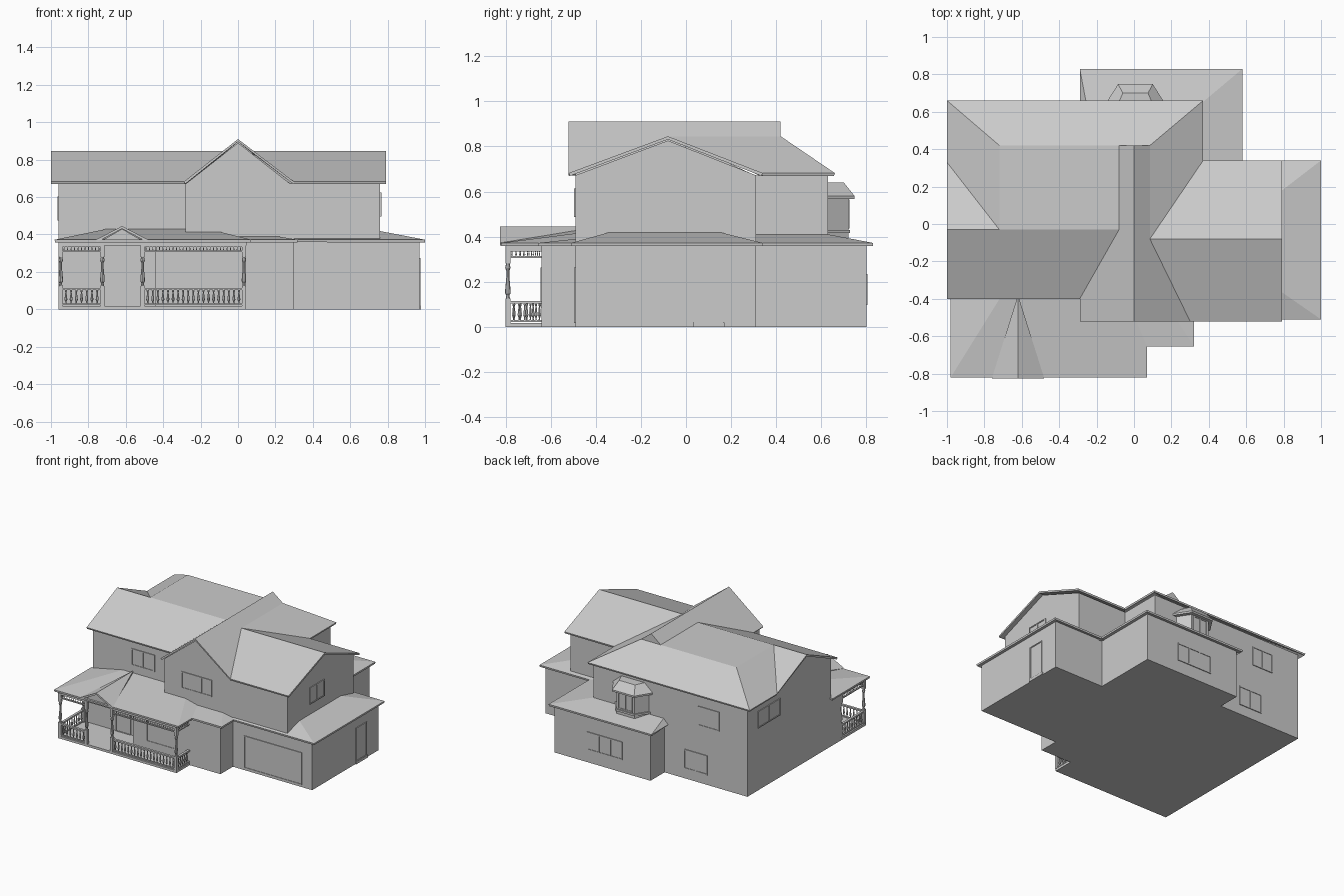
import bpy, bmesh
from math import cos, sin, pi
from mathutils import Vector

if "Cube" in bpy.data.objects:
    bpy.data.objects.remove(bpy.data.objects["Cube"])

GREY = bpy.data.materials.new("plain_grey")
GREY.use_nodes = True
GREY.diffuse_color = (0.6, 0.6, 0.6, 1)
for node in GREY.node_tree.nodes:
    if node.type == 'BSDF_PRINCIPLED':
        node.inputs["Base Color"].default_value = (0.6, 0.6, 0.6, 1)


def finish(name, bm):
    mesh = bpy.data.meshes.new(name)
    bm.to_mesh(mesh)
    bm.free()
    mesh.materials.append(GREY)
    ob = bpy.data.objects.new(name, mesh)
    bpy.context.scene.collection.objects.link(ob)
    return ob


def add_box(bm, x, y, z):
    vs = bmesh.ops.create_cube(bm, size=1)["verts"]
    for v in vs:
        v.co = [(a + b) / 2 + c * (b - a) for (a, b), c in zip((x, y, z), v.co)]


def box(name, *spans):
    bm = bmesh.new()
    add_box(bm, *spans)
    return finish(name, bm)


def prism(name, profile, axis, lo, hi):
    """Extrude a (side, height) profile along the x or y axis."""
    bm = bmesh.new()
    place = (lambda d, s, h: (d, s, h)) if axis == "x" else (lambda d, s, h: (s, d, h))
    ends = [[bm.verts.new(place(d, s, h)) for s, h in profile] for d in (lo, hi)]
    bm.faces.new(ends[0])
    bm.faces.new(ends[1])
    for i in range(len(profile)):
        j = (i + 1) % len(profile)
        bm.faces.new((ends[0][i], ends[0][j], ends[1][j], ends[1][i]))
    bmesh.ops.recalc_face_normals(bm, faces=bm.faces)
    return finish(name, bm)


def roof(name, verts, faces, thick=0.014):
    bm = bmesh.new()
    vs = [bm.verts.new(v) for v in verts]
    for f in faces:
        face = bm.faces.new([vs[i] for i in f])
        face.normal_update()
        if face.normal.z < -0.01:
            face.normal_flip()
    ob = finish(name, bm)
    mod = ob.modifiers.new("thickness", 'SOLIDIFY')
    mod.thickness = thick
    mod.offset = -1
    return ob


def add_lathe(bm, x, y, z0, height, profile, sides):
    rings = [[bm.verts.new((x + r * cos(2 * pi * k / sides), y + r * sin(2 * pi * k / sides),
                            z0 + t * height)) for k in range(sides)] for t, r in profile]
    for a, b in zip(rings, rings[1:]):
        for k in range(sides):
            m = (k + 1) % sides
            bm.faces.new((a[k], a[m], b[m], b[k]))


# Storey walls
box("main_walls", (-.96, .34), (-.38, .63), (0, .67))
box("porch_back_wall", (-.96, -.44), (-.50, -.3), (0, .365))
box("entry_block", (-.44, .30), (-.64, -.3), (0, .365))
box("garage_walls", (.2, .97), (-.49, .31), (0, .365))
box("rear_extension", (-.26, .55), (.2, .80), (0, .365))

# Upper gabled walls
prism("west_gable", [(-.38, .6), (-.38, .67), (-.03, .828), (.31, .67), (.31, .6)], "x", -.96, -.7)
prism("wing_walls", [(-.49, .36), (-.49, .672), (-.08, .826), (.31, .672), (.31, .36)], "x", 0, .76)
prism("front_gable", [(-.28, .36), (-.28, .67), (0, .89), (.28, .67), (.28, .36)], "y", -.49, 0)

# Upper roof: eave, flat top and ridge levels
E, T, P = .682, .845, .91
roof("upper_roof", [
    (-1, -.40, E), (-1, -.03, T), (-1, .33, E), (-1, .66, E), (-.72, -.03, T),
    (-.72, .42, T), (.085, .42, T), (.37, .66, E), (-.08, -.03, T), (-.08, .42, T),
    (-.29, -.40, E), (-.29, -.52, E), (0, -.52, P), (0, .42, P), (.30, -.52, E),
    (.085, -.08, T), (.37, .34, E), (.79, .34, E), (.79, -.08, T), (.79, -.52, E)],
    [(0, 10, 8, 4, 1), (1, 4, 2), (2, 4, 5, 3), (3, 5, 9, 6, 7), (4, 8, 9, 5),
     (10, 11, 12, 13, 9, 8), (12, 14, 15, 6, 13), (15, 16, 7, 6),
     (14, 19, 18, 15), (15, 18, 17, 16), (6, 9, 13)])

# Lower roofs
L = .372
roof("garage_roof", [(.3, -.51, L), (1, -.51, L), (1, .34, L), (.3, .34, L),
                     (.3, -.33, .422), (.74, -.33, .422), (.74, .14, .422), (.3, .14, .422)],
     [(0, 1, 5, 4), (1, 2, 6, 5), (2, 3, 7, 6)])
roof("rear_roof", [(.58, .3, L), (.58, .83, L), (-.29, .83, L), (-.29, .62, L),
                   (.33, .3, .412), (.33, .62, .412), (-.25, .62, .412)],
     [(0, 1, 5, 4), (1, 2, 6, 5), (2, 3, 6)])
roof("porch_roof", [(-.98, -.82, L), (.07, -.82, L), (-.16, -.37, .43), (-.7, -.37, .43),
                    (-.98, -.37, L), (.07, -.37, L)],
     [(0, 1, 2, 3), (0, 3, 4), (1, 5, 2)])
roof("entry_roof", [(-.1, -.655, L), (.32, -.655, L), (.2, -.47, .392), (-.1, -.47, .392),
                    (.32, -.47, L)], [(0, 1, 2, 3), (1, 4, 2)])
roof("porch_pediment_roof", [(-.76, -.825, L), (-.62, -.825, .445), (-.48, -.825, L),
                             (-.62, -.38, .445)], [(0, 1, 3), (1, 2, 3)])
prism("porch_pediment", [(-.74, .36), (-.62, .43), (-.50, .36)], "y", -.808, -.7)

# Rear bay window on the upper floor
bay = [(-.135, .62), (-.07, .72), (.085, .72), (.15, .62)]
eave = [(-.16, .63), (-.085, .748), (.10, .748), (.175, .63)]
crown = [(-.09, .63), (-.06, .70), (.075, .70), (.105, .63)]


def loft(name, low, high, z0, z1):
    bm = bmesh.new()
    a = [bm.verts.new((x, y, z0)) for x, y in low]
    b = [bm.verts.new((x, y, z1)) for x, y in high]
    bm.faces.new(a)
    bm.faces.new(b)
    for i in range(4):
        j = (i + 1) % 4
        bm.faces.new((a[i], a[j], b[j], b[i]))
    bmesh.ops.recalc_face_normals(bm, faces=bm.faces)
    return finish(name, bm)


loft("bay_walls", bay, bay, .38, .575)
loft("bay_sill", [(x * 1.06, y + .008) for x, y in bay], [(x * 1.06, y + .008) for x, y in bay], .415, .43)
loft("bay_eave", eave, eave, .567, .58)
loft("bay_roof", eave, crown, .58, .64)

# Porch floor and ceiling
box("porch_floor", (-.96, .04), (-.80, -.45), (0, .018))
box("porch_ceiling", (-.96, .045), (-.80, -.45), (.342, .362))

# Porch posts: square ends and turned shafts
FRONT, WEST, EAST = -.79, -.948, .032
POST = [(0, .009), (.1, .007), (.15, .012), (.25, .012), (.6, .007), (.8, .007), (.88, .012), (1, .008)]
SPINDLE = [(0, .004), (.15, .003), (.3, .008), (.5, .006), (.8, .003), (.9, .006), (1, .004)]
bm = bmesh.new()
for x, y in [(WEST, FRONT), (-.725, FRONT), (-.51, FRONT), (EAST, FRONT), (WEST, -.512)]:
    for z in ((.015, .125), (.28, .345)):
        add_box(bm, (x - .011, x + .011), (y - .011, y + .011), z)
    add_lathe(bm, x, y, .125, .155, POST, 8)
finish("porch_posts", bm)

# Railings and hanging frets between the posts
rails, spindles = bmesh.new(), bmesh.new()
for a, b in [((WEST, FRONT), (-.725, FRONT)), ((-.51, FRONT), (EAST, FRONT)),
             ((WEST, FRONT), (WEST, -.51)), ((EAST, FRONT), (EAST, -.64))]:
    a, b = Vector(a), Vector(b)
    for z, w in (((.022, .03), .006), ((.104, .115), .009), ((.305, .313), .006), ((.334, .344), .008)):
        add_box(rails, (min(a.x, b.x) - w, max(a.x, b.x) + w),
                (min(a.y, b.y) - w, max(a.y, b.y) + w), z)
    for z, h, step in ((.028, .078, .027), (.312, .024, .018)):
        n = round((b - a).length / step)
        for i in range(1, n):
            p = a.lerp(b, i / n)
            add_lathe(spindles, p.x, p.y, z, h, [(t, r * min(1, h * 16)) for t, r in SPINDLE], 6)
finish("porch_rails", rails)
finish("porch_spindles", spindles)


def opening(name, axis, wall, out, span, z, panes=2, trim=.008):
    """Thin framed panel on a wall facing along the axis."""
    bm = bmesh.new()

    def plate(s, h, depth):
        d = sorted((wall - out * .001, wall + out * depth))
        add_box(bm, *((d, s, h) if axis == "x" else (s, d, h)))
    s0, s1 = span
    plate(span, z, .002)
    for i in range(panes + 1):
        c = s0 + (s1 - s0) * i / panes
        plate((c - trim / 2, c + trim / 2), z, .006)
    for h in z:
        plate((s0 - trim / 2, s1 + trim / 2), (max(0, h - trim / 2), h + trim / 2), .006)
    finish(name, bm)


# Windows and doors
opening("front_gable_window", "y", -.49, -1, (-.13, .12), (.49, .61), 3)
opening("front_upper_window", "y", -.38, -1, (-.63, -.44), (.49, .61))
opening("porch_window", "y", -.64, -1, (-.32, -.08), (.09, .26))
opening("front_door", "y", -.50, -1, (-.68, -.56), (.018, .27), 1)
opening("garage_door", "y", -.49, -1, (.40, .88), (.02, .26), 1)
opening("wing_window", "x", .76, 1, (-.22, -.05), (.50, .62))
opening("side_door", "x", .97, 1, (.04, .16), (.02, .27), 1)
opening("rear_window", "y", .80, 1, (-.02, .27), (.10, .23), 3)
opening("rear_upper_window", "y", .63, 1, (-.72, -.55), (.44, .58))
opening("rear_lower_window", "y", .63, 1, (-.62, -.43), (.08, .22))
opening("west_window", "x", -.96, -1, (.24, .50), (.48, .60))
opening("bay_window", "y", .72, 1, (-.05, .065), (.44, .56))
box("side_step", (.96, .978), (.03, .17), (0, .02))
